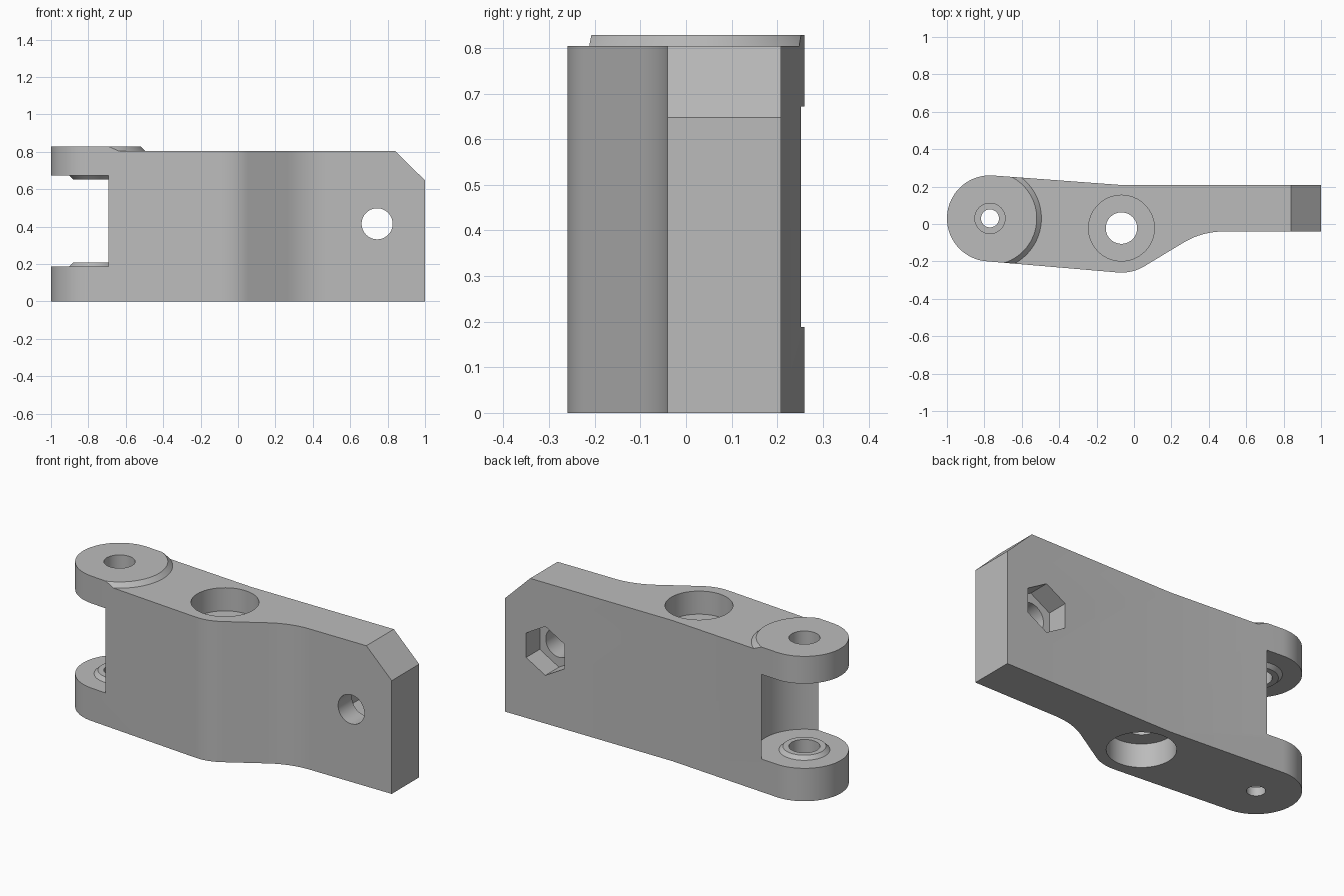
import bpy, bmesh
from math import cos, sin, radians, pi
from mathutils import Matrix, Vector

if "Cube" in bpy.data.objects:
    bpy.data.objects.remove(bpy.data.objects["Cube"])

grey = bpy.data.materials.new("plain grey")
grey.use_nodes = True
grey.diffuse_color = (0.5, 0.5, 0.5, 1)
grey.node_tree.nodes["Principled BSDF"].inputs["Base Color"].default_value = (0.5, 0.5, 0.5, 1)


def add_object(bm, name):
    bmesh.ops.recalc_face_normals(bm, faces=bm.faces)
    mesh = bpy.data.meshes.new(name)
    bm.to_mesh(mesh)
    bm.free()
    mesh.materials.append(grey)
    obj = bpy.data.objects.new(name, mesh)
    bpy.context.collection.objects.link(obj)
    return obj


def prism(name, points, offset):
    """Closed polygon swept along a vector."""
    bm = bmesh.new()
    face = bm.faces.new([bm.verts.new(p) for p in points])
    swept = bmesh.ops.extrude_face_region(bm, geom=[face], use_keep_orig=True)
    moved = [g for g in swept["geom"] if isinstance(g, bmesh.types.BMVert)]
    bmesh.ops.translate(bm, verts=moved, vec=offset)
    return add_object(bm, name)


def disc(name, center, z0, z1, r0, r1=None, sides=64):
    """Upright cylinder or cone between two heights."""
    bm = bmesh.new()
    bmesh.ops.create_cone(bm, cap_ends=True, segments=sides, radius1=r0,
                          radius2=r0 if r1 is None else r1, depth=z1 - z0,
                          matrix=Matrix.Translation((*center, (z0 + z1) / 2)))
    return add_object(bm, name)


def combine(target, tool, operation="DIFFERENCE"):
    mod = target.modifiers.new("shape", "BOOLEAN")
    mod.operation, mod.solver, mod.object = operation, "EXACT", tool
    bpy.context.view_layer.objects.active = target
    bpy.ops.object.modifier_apply(modifier=mod.name)
    bpy.data.objects.remove(tool)


def arc(center, r, start, end, steps):
    angles = [radians(start + (end - start) * i / steps) for i in range(steps + 1)]
    return [(center[0] + r * cos(a), center[1] + r * sin(a), 0) for a in angles]


pivot, bore = (-0.77, 0.03), (-0.067, -0.022)
top, body_top = 0.828, 0.804
slot_low, slot_high = 0.188, 0.672

# Lever outline: rounded fork end, belly around the bore, fillet, square tail
outline = (arc(pivot, 0.23, 85.9, 265.1, 36) + arc(bore, 0.238, -94.9, -58.5, 10)
           + arc((0.48, -0.46), 0.42, 121.5, 90, 10)
           + [(1, -0.04, 0), (1, 0.208, 0), (-0.06, 0.208, 0)])
lever = prism("lever_body", outline, (0, 0, top))

# Lower the top everywhere except for the raised head with its sloped rim
step = prism("step_cutter", [(-1.2, -1, body_top), (1.2, -1, body_top),
                             (1.2, 1, body_top), (-1.2, 1, body_top)], (0, 0, 0.2))
slope = 0.025 / (top - body_top)
low, high = body_top - 0.02, top + 0.02
combine(step, disc("head_keep", pivot, low, high,
                   0.275 + 0.02 * slope, 0.25 - 0.02 * slope, 96))
# Fill the cutter above the head only where the body never reaches
combine(lever, step)

# Chamfered tail corner
combine(lever, prism("chamfer_cutter", [(0.74, -1, 0.902), (1.1, -1, 0.549),
                                        (1.1, -1, 0.902)], (0, 2, 0)))

# Fork slot with a hollow back wall, and sloped bosses on both inner faces
combine(lever, disc("slot_cutter", pivot, slot_low, slot_high, 0.25, sides=96))
combine(lever, disc("lower_boss", pivot, slot_low - 0.02, slot_low + 0.02, 0.152, 0.112), "UNION")
combine(lever, disc("upper_boss", pivot, slot_high - 0.02, slot_high + 0.02, 0.112, 0.152), "UNION")

# Pin hole: wide through both forks, narrow through the bottom skin
combine(lever, disc("pin_cutter", pivot, 0.047, 1, 0.081))
combine(lever, disc("pin_end_cutter", pivot, -0.1, 0.1, 0.048))

# Main bore, countersunk square from above and below
combine(lever, disc("bore_cutter", bore, -0.1, 1, 0.084))
combine(lever, disc("upper_seat_cutter", bore, slot_high, 1, 0.176))
combine(lever, disc("lower_seat_cutter", bore, -0.1, 0.135, 0.176))


# Cross bolt hole with a hexagonal nut pocket on the back
def ring(r, sides, y):
    turns = [pi / 2 + 2 * pi * i / sides for i in range(sides)]
    return [(0.744 + r * cos(t), y, 0.415 + r * sin(t)) for t in turns]


combine(lever, prism("bolt_cutter", ring(0.083, 48, -0.5), (0, 1, 0)))
combine(lever, prism("nut_cutter", ring(0.14, 6, 0.085), (0, 0.5, 0)))

bpy.ops.object.select_all(action="DESELECT")
lever.select_set(True)
bpy.context.view_layer.objects.active = lever
bpy.ops.object.shade_smooth_by_angle(angle=radians(25))
